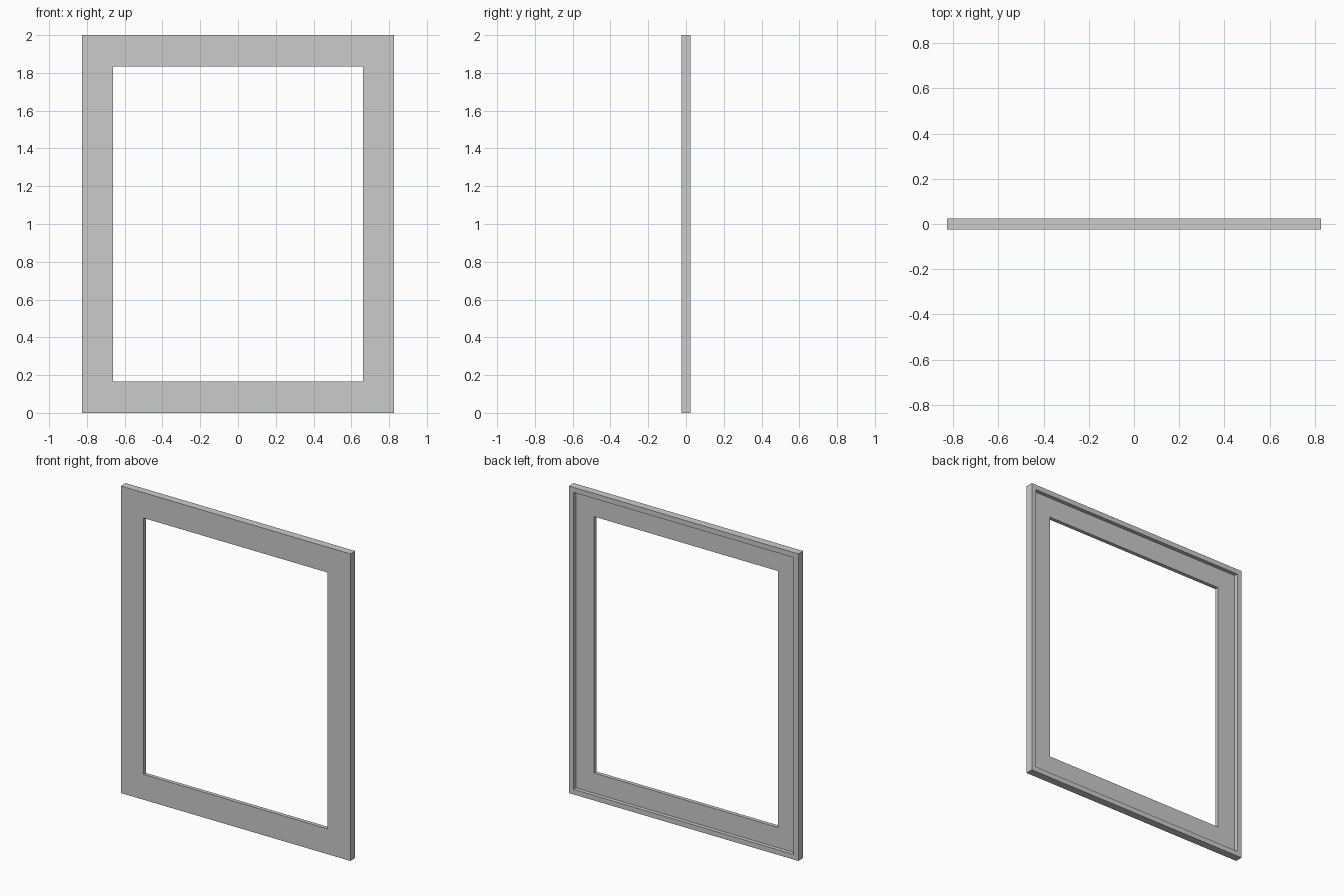
import bpy, bmesh

if "Cube" in bpy.data.objects:
    bpy.data.objects.remove(bpy.data.objects["Cube"])

HALF_W, HEIGHT, HALF_D = 0.827, 2.0, 0.025
BORDER, RIM, STEP_Y = 0.165, 0.033, 0.0

# Cross-section of the frame as (inset from outer edge, y), with a back rebate
profile = [(0, -HALF_D), (BORDER, -HALF_D), (BORDER, STEP_Y),
           (RIM, STEP_Y), (RIM, HALF_D), (0, HALF_D)]


def ring(bm, inset, y):
    """Rectangular loop of vertices at the given inset and depth."""
    x, lo, hi = HALF_W - inset, inset, HEIGHT - inset
    return [bm.verts.new((px, y, pz))
            for px, pz in ((-x, lo), (x, lo), (x, hi), (-x, hi))]


# Sweep the section around the four mitred sides
bm = bmesh.new()
rings = [ring(bm, inset, y) for inset, y in profile]
for i, a in enumerate(rings):
    b = rings[(i + 1) % len(rings)]
    for j in range(4):
        k = (j + 1) % 4
        bm.faces.new((a[j], a[k], b[k], b[j]))
bmesh.ops.recalc_face_normals(bm, faces=bm.faces)

mesh = bpy.data.meshes.new("window_frame")
bm.to_mesh(mesh)
bm.free()
bpy.context.collection.objects.link(bpy.data.objects.new("window_frame", mesh))
